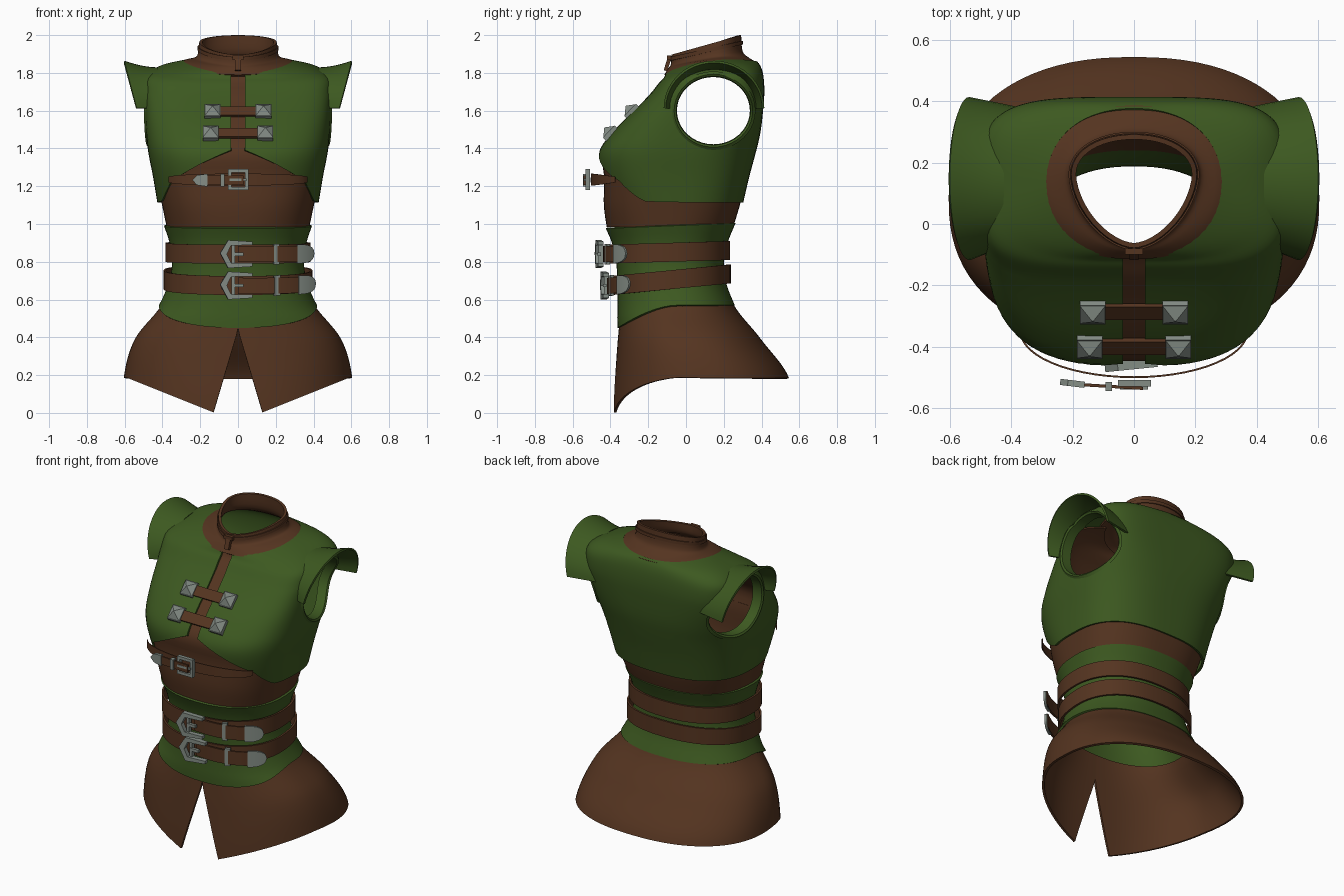
import bpy, bmesh, math
from mathutils import Matrix, Vector

if "Cube" in bpy.data.objects:
    bpy.data.objects.remove(bpy.data.objects["Cube"])

def material(name, c):
    m = bpy.data.materials.new(name)
    m.diffuse_color = (*c, 1)
    m.use_nodes = True
    m.node_tree.nodes["Principled BSDF"].inputs["Base Color"].default_value = m.diffuse_color
    return m

GREEN = material("green cloth", (0.046, 0.099, 0.0145))
BROWN = material("brown leather", (0.090, 0.0345, 0.0145))
METAL = material("grey metal", (0.23, 0.265, 0.235))
sin, cos, pi = math.sin, math.cos, math.pi

# ---- helpers -------------------------------------------------------------
def spow(v, e):
    return math.copysign(abs(v) ** e, v)

def ring_at(keys, t):
    """Smooth blend of section keys (z, half width, front y, back y, squareness, tilt[, front squareness, shift])."""
    n = len(keys)
    i = max(0, min(int(t), n - 2))
    f = t - i
    p = [keys[max(0, min(n - 1, i + k))] for k in (-1, 0, 1, 2)]
    return [0.5 * (2 * b + (c - a) * f + (2 * a - 5 * b + 4 * c - d) * f * f
                   + (3 * b - a - 3 * c + d) * f ** 3) for a, b, c, d in zip(*p)]

def t_of_z(keys, z):
    lo, hi = 0.0, len(keys) - 1.0
    for _ in range(30):
        m = (lo + hi) / 2
        if ring_at(keys, m)[0] < z:
            lo = m
        else:
            hi = m
    return lo

def point(r, th, off=0.0):
    z, a, yf, yb, n, tilt = r[:6]
    nf, shift = r[6:8] if len(r) > 6 else (n, 0)
    s, c, mid = sin(th), cos(th), (yf + yb) / 2
    cy = mid + shift
    e = 2 / (nf if c >= 0 else n)
    y = cy - spow(c, e) * ((cy - yf if c >= 0 else yb - cy) + off)
    # sides of the shoulder sections sit a little higher than front and back
    lift = .27 * tilt * s * s * max(0, min(1, (a - .215) / .06)) if z > 1.7 else 0
    return Vector(((a + off) * spow(s, e), y, z + tilt * (y - mid) + lift))

def gap_angle(gap, r):
    return math.asin((gap / r[1]) ** (r[4] / 2)) if gap > 0 else 0.0

def lerp_table(tab, x):
    for (x0, y0), (x1, y1) in zip(tab, tab[1:]):
        if x <= x1:
            return y0 + (y1 - y0) * max(0, x - x0) / (x1 - x0)
    return tab[-1][1]

def finish(name, bm, mat, thick=0, offset=-1, mirror=False, cutter=None, angle=35):
    me = bpy.data.meshes.new(name)
    bm.to_mesh(me)
    bm.free()
    me.materials.append(mat)
    ob = bpy.data.objects.new(name, me)
    bpy.context.collection.objects.link(ob)
    if thick:
        m = ob.modifiers.new("thickness", 'SOLIDIFY')
        m.thickness, m.offset = thick, offset
    if mirror:
        ob.modifiers.new("mirror", 'MIRROR').use_mirror_merge = False
    if cutter:
        m = ob.modifiers.new("armholes", 'BOOLEAN')
        m.operation, m.solver, m.object = 'DIFFERENCE', 'EXACT', cutter
    if ob.modifiers:
        dg = bpy.context.evaluated_depsgraph_get()
        new = bpy.data.meshes.new_from_object(ob.evaluated_get(dg))
        ob.modifiers.clear()
        ob.data = new
    bpy.ops.object.select_all(action='DESELECT')
    ob.select_set(True)
    bpy.context.view_layer.objects.active = ob
    bpy.ops.object.shade_smooth_by_angle(angle=math.radians(angle))
    return ob

def grid(name, rows, mat, closed=False, **kw):
    bm = bmesh.new()
    vs = [[bm.verts.new(p) for p in row] for row in rows]
    n = len(rows[0])
    for a, b in zip(vs, vs[1:]):
        for i in range(n if closed else n - 1):
            j = (i + 1) % n
            bm.faces.new((a[i], a[j], b[j], b[i]))
    return finish(name, bm, mat, **kw)

def box(name, loc, size, mat, tilt=0.0, turn=0.0):
    bm = bmesh.new()
    bmesh.ops.create_cube(bm, size=1, matrix=Matrix.Translation(loc) @ Matrix.Rotation(turn, 4, 'Z')
                          @ Matrix.Rotation(-tilt, 4, 'X') @ Matrix.Diagonal((*size, 1)))
    return finish(name, bm, mat)

def plate(name, outline, loc, depth, mat, turn=0.0):
    """Flat outline in x-z, extruded towards the front."""
    bm = bmesh.new()
    f = bm.faces.new([bm.verts.new((x, 0, z)) for x, z in outline])
    ext = bmesh.ops.extrude_face_region(bm, geom=[f])
    bmesh.ops.translate(bm, vec=(0, -depth, 0), verts=[v for v in ext["geom"] if isinstance(v, bmesh.types.BMVert)])
    bmesh.ops.recalc_face_normals(bm, faces=bm.faces)
    bmesh.ops.transform(bm, matrix=Matrix.Translation(loc) @ Matrix.Rotation(turn, 4, 'Z'), verts=bm.verts)
    return finish(name, bm, mat)

def band(name, r, th0, th1, h, mat, off=lambda f: 0.0, thick=0.012, n=24):
    """Strap following a section between two angles; h gives its height along the way."""
    rows = [[], []]
    for i in range(n + 1):
        f = i / n
        p = point(r, th0 + (th1 - th0) * f, off(f))
        for row, s in zip(rows, (-0.5, 0.5)):
            row.append(p + Vector((0, 0, s * h(f))))
    return grid(name, rows, mat, thick=thick, offset=1)

# ---- armhole cutter --------------------------------------------------------
AY, AZ, RY, RZ = 0.145, 1.60, 0.205, 0.19
bm = bmesh.new()
for s in (-1, 1):
    bmesh.ops.create_cone(bm, cap_ends=True, segments=32, radius1=1, radius2=1, depth=1,
                          matrix=Matrix.Translation((s * 0.57, AY, AZ)) @ Matrix.Diagonal((.38, RY, RZ, 1))
                          @ Matrix.Rotation(pi / 2, 4, 'Y'))
cutter = finish("armhole_cutter", bm, GREEN)
cutter.hide_render = True

# ---- vest ------------------------------------------------------------------
VEST = [(1.10, .425, -.40, .30, 2.6, 0), (1.25, .45, -.45, .335, 2.8, 0), (1.38, .475, -.46, .37, 2.9, 0),
        (1.49, .487, -.385, .395, 3.2, 0), (1.62, .495, -.255, .41, 3.8, 0), (1.70, .50, -.185, .415, 4, .02),
        (1.765, .49, -.142, .41, 3.8, .06), (1.802, .41, -.118, .397, 3.2, .11), (1.832, .285, -.105, .377, 2.2, .12)]
HEM = [(0, 1.40), (.04, 1.39), (.2, 1.315), (.36, 1.23), (.43, 1.12), (.5, 1.11)]
N, R = 80, 32
rows = []
for k in range(R + 1):
    row = []
    for i in range(N + 1):
        g = gap_angle(.036, VEST[2])
        th = g + (2 * pi - 2 * g) * i / N
        x = .455 * abs(spow(sin(th), 2 / 2.85))
        t0 = t_of_z(VEST, lerp_table(HEM, x) if cos(th) > 0 else 1.115)
        r = ring_at(VEST, t0 + (len(VEST) - 1 - t0) * k / R)
        g = gap_angle(.036, r)
        row.append(point(r, g + (2 * pi - 2 * g) * i / N))
    rows.append(row)
grid("vest", rows, GREEN, thick=0.014, cutter=cutter)

# ---- bodice: full round below, front panel only under the vest -------------
BODICE = [(.985, .378, -.42, .25, 2.4, 0), (1.1, .402, -.435, .285, 2.6, 0)]
BODICE += [(z - (.016 if z > 1.75 else 0), a - .016, f + .016, b - .016, n, t) for z, a, f, b, n, t in VEST[1:]]
rows = [[point(ring_at(BODICE, 2.3 * k / 10), 2 * pi * i / N) for i in range(N)] for k in range(11)]
grid("bodice", rows, BROWN, closed=True, thick=0.01)
rows = [[point(ring_at(BODICE, 2.3 + (len(BODICE) - 3.3) * k / 24), 1.25 * (i / 20 - 1)) for i in range(41)]
        for k in range(25)]
grid("front_panel", rows, BROWN, thick=0.01, cutter=cutter)
bpy.data.objects.remove(cutter)

# ---- armhole rims and shoulder flaps ---------------------------------------
def body_x(y, z):
    _, a, yf, yb, n, _ = ring_at(VEST, t_of_z(VEST, min(z, 1.77)))
    cy = (yf + yb) / 2
    return a * max(0.05, 1 - min(1, abs(y - cy) / ((yb - yf) / 2)) ** n) ** (1 / n)

rows = []
for rad, dx in ((-.012, -.06), (-.008, .0), (.003, .007), (.018, -.004)):
    row = []
    for i in range(40):
        c, s = cos(2 * pi * i / 40), sin(2 * pi * i / 40)
        row.append((body_x(AY + RY * c, AZ + RZ * s) + dx, AY + (RY + rad) * c, AZ + (RZ + rad) * s))
    rows.append(row)
grid("armhole_rim", rows, GREEN, closed=True, mirror=True)

rows = []
for k in range(6):
    f = k / 5
    row = []
    for i in range(25):
        ph = pi * i / 24
        c, s = cos(ph), sin(ph)
        y0, z0 = AY + .222 * c, AZ + .012 + .205 * s
        x0 = body_x(y0, z0) - .025 - .035 * s
        x1 = .54 + .065 * s
        row.append((x0 + (x1 - x0) * f, y0 + (.148 + .255 * c - y0) * f, z0 + .036 * s * f ** 1.8))
    rows.append(row)
grid("shoulder_flap", rows[::-1], GREEN, thick=0.012, mirror=True)

# ---- collar and yoke -------------------------------------------------------
COLLAR = [(1.820, .31, -.115, .387, 2.3, .12, 2.3, 0), (1.852, .25, -.092, .337, 2.1, .12, 2, .02),
          (1.880, .216, -.08, .30, 2.1, .18, 1.75, .05), (1.948, .205, -.078, .292, 2.1, .28, 1.7, .055)]
rows = [[point(ring_at(COLLAR, k / 4), 2 * pi * i / 48) for i in range(48)] for k in range(13)]
grid("collar", rows, BROWN, closed=True, thick=0.016)
band("collar_trim", (1.917, .208, -.08, .295, 2.1, .23, 1.7, .054), 0, 2 * pi, lambda f: .02, BROWN, thick=.006, n=48)
box("collar_clasp", (0, -.09, 1.88), (.06, .02, .022), BROWN)
box("collar_tab", (0, -.098, 1.845), (.03, .02, .07), BROWN, tilt=.3)

# ---- front placket fastenings ----------------------------------------------
for z, y, w in ((1.595, -.287, .135), (1.48, -.40, .145)):
    a = .76
    box("placket_strap", (0, y, z), (2 * w, .016, .062), BROWN, tilt=a)
    for s in (-1, 1):
        bm = bmesh.new()
        m = Matrix.Translation((s * w, y, z)) @ Matrix.Rotation(-a, 4, 'X') @ Matrix.Rotation(pi / 2, 4, 'X')
        sq = Matrix.Rotation(pi / 4, 4, 'Z')
        bmesh.ops.create_cube(bm, size=1, matrix=m @ Matrix.Diagonal((.083, .09, .026, 1)))
        bmesh.ops.create_cone(bm, cap_ends=True, segments=4, radius1=.058, radius2=.004, depth=.03,
                              matrix=m @ Matrix.Translation((0, 0, .028)) @ sq)
        finish("placket_stud", bm, METAL, angle=15)

# ---- waist cloth -----------------------------------------------------------
WAIST = [(.43, .525, -.362, .34, 2.3, 0), (.5, .475, -.364, .285, 2.3, 0), (.57, .419, -.362, .258, 2.3, 0),
         (.68, .37, -.362, .215, 2.3, 0), (.8, .348, -.37, .20, 2.3, 0), (.9, .362, -.392, .22, 2.3, 0),
         (.99, .392, -.425, .262, 2.3, .04)]
rows = []
for k in range(17):
    row = []
    for i in range(N):
        th = 2 * pi * i / N
        t0 = t_of_z(WAIST, .57 - .12 * max(0, cos(th)) ** 1.5)
        row.append(point(ring_at(WAIST, t0 + (6 - t0) * k / 16), th))
    rows.append(row)
grid("waist_cloth", rows, GREEN, closed=True, thick=0.012)

# ---- skirt -----------------------------------------------------------------
SKIRT = [(0, .39, -.345, .24, 2.3, 0), (.5, .545, -.368, .395, 2.3, 0), (1, .605, -.388, .545, 2.3, 0)]
rows = []
for k in range(17):
    v = k / 16
    r = ring_at(SKIRT, 2 * v)
    g = gap_angle(.13 * max(0, (v - .27) / .73), r)
    row = []
    for i in range(N + 1):
        th = g + (2 * pi - 2 * g) * i / N
        p = point(r, th)
        edge = .003 + .19 * max(0, .6 * abs(spow(sin(th), 2 / 2.3)) - .13) / .47 if cos(th) > 0 else .185
        p.z = .60 + (min(edge, .187) - .60) * v
        row.append(p)
    rows.append(row)
grid("skirt", rows[::-1], BROWN, thick=0.014)

# ---- waist belts -----------------------------------------------------------
HOOK = [(-.097, .005), (-.055, .074), (.075, .066), (.075, .048), (-.04, .046), (-.062, 0),
        (-.04, -.046), (.075, -.048), (.075, -.066), (-.055, -.074)]
for z, a, yf, yb, tilt, out in ((.85, .372, -.41, .222, .03, .034), (.705, .382, -.388, .225, .10, .028)):
    belt = (z, a, yf, yb, 2.3, tilt)
    zf = z + tilt * (yf - yb) / 2
    band("belt", belt, 0, 2 * pi, lambda f: .10, BROWN, n=64)
    band("belt_end", belt, 0, .95, lambda f: .085, BROWN, off=lambda f: .012 + .052 * f)
    band("belt_tip", belt, .76, 1.04, lambda f: .006 + .094 * math.sqrt(max(0, 1 - f ** 3)), METAL,
         off=lambda f: .056 + .02 * f, thick=.014)
    band("belt_keeper", belt, .42, .50, lambda f: .108, METAL, off=lambda f: .03, thick=.02, n=3)
    plate("belt_buckle", HOOK, (0, yf - out, zf), .03, METAL, turn=.1)
    box("buckle_prong", (0, yf - out - .015, zf), (.06, .018, .018), METAL)
    box("buckle_bar", (-.025, yf - out - .006, zf), (.018, .024, .10), METAL)

# ---- chest strap -----------------------------------------------------------
band("chest_strap", (1.235, .368, -.497, -.20, 2, 0), -1.4, 1.4,
     lambda f: .064 - .034 * abs(2 * f - 1) ** 2, BROWN, thick=.006)
box("chest_strap_end", (-.08, -.53, 1.232), (.22, .01, .05), BROWN, turn=-.06)
for x in (-.043, .047):
    box("chest_buckle_side", (x, -.52, 1.235), (.018, .022, .11), METAL)
for z in (1.188, 1.282):
    box("chest_buckle_rail", (.002, -.52, z), (.10, .022, .018), METAL)
box("chest_buckle_prong", (.0, -.535, 1.235), (.09, .012, .014), METAL)
box("chest_strap_keeper", (-.082, -.53, 1.232), (.022, .03, .065), METAL)
plate("chest_strap_tip", [(-.055, 0), (-.03, .026), (.025, .034), (.025, -.034), (-.03, -.026)],
      (-.185, -.512, 1.232), .02, METAL, turn=-.12)
